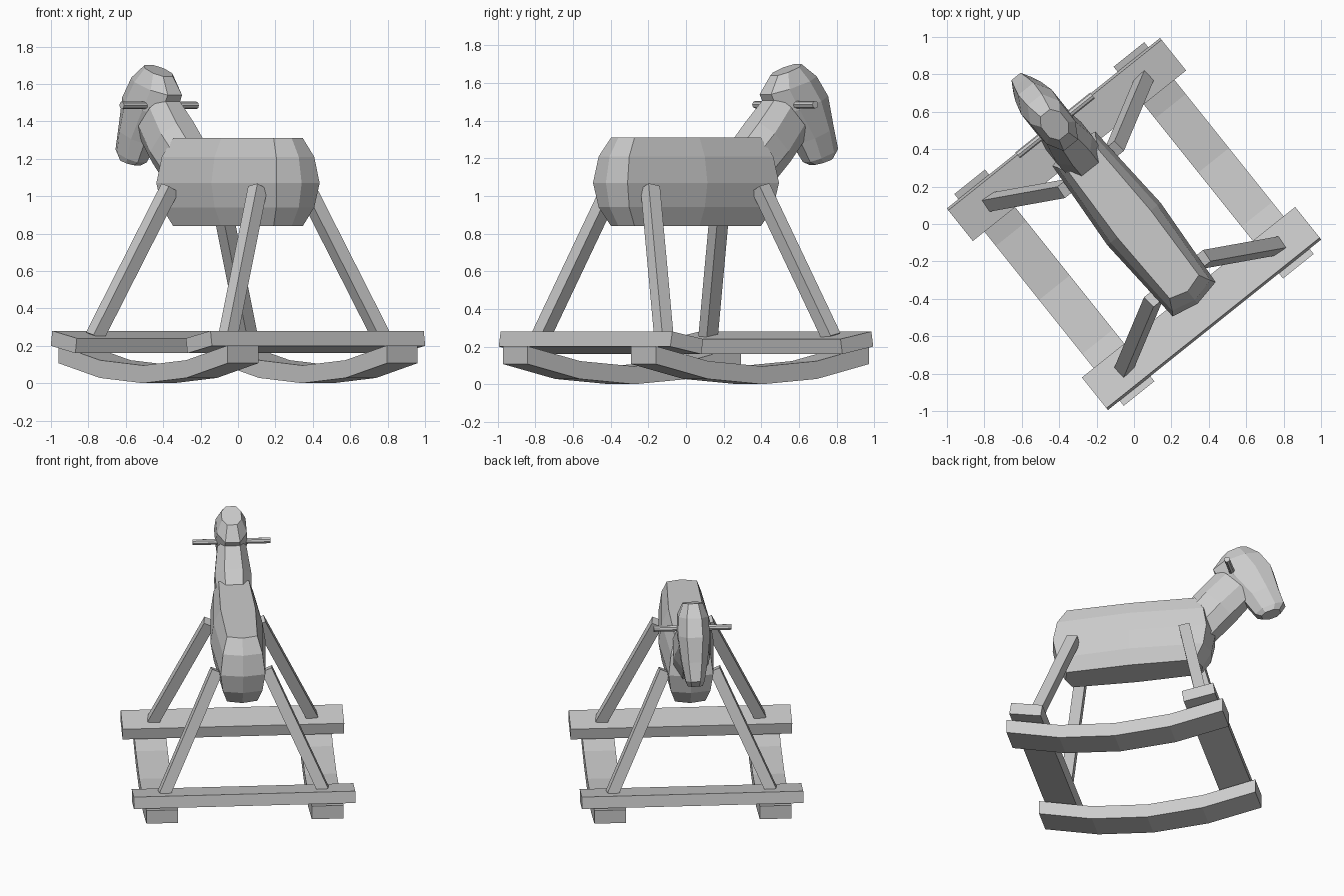
import bpy, bmesh, math
from mathutils import Matrix, Vector

if "Cube" in bpy.data.objects:
    bpy.data.objects.remove(bpy.data.objects["Cube"])

# Everything is laid out with the horse facing +y, then turned about z
TURN = Matrix.Rotation(math.radians(38.65), 4, 'Z')


def loft(name, rings):
    """Skin a list of equal-length point rings and cap both ends."""
    bm = bmesh.new()
    vs = [[bm.verts.new(TURN @ Vector(p)) for p in ring] for ring in rings]
    n = len(vs[0])
    for a, b in zip(vs, vs[1:]):
        for i in range(n):
            j = (i + 1) % n
            bm.faces.new((a[i], a[j], b[j], b[i]))
    bm.faces.new(vs[0])
    bm.faces.new(vs[-1])
    bmesh.ops.recalc_face_normals(bm, faces=bm.faces)
    me = bpy.data.meshes.new(name)
    bm.to_mesh(me)
    bm.free()
    ob = bpy.data.objects.new(name, me)
    bpy.context.collection.objects.link(ob)
    return ob


def side_loft(name, sections):
    """Octagonal rings, each given by a front (y, z), a back (y, z) and a half width."""
    shape = [(1, -.5), (1, .5), (.45, 1), (-.45, 1), (-1, .5), (-1, -.5), (-.45, -1), (.45, -1)]
    rings = []
    for f, b, w in sections:
        f, b = Vector(f), Vector(b)
        mid, half = (f + b) / 2, (f - b) / 2
        rings.append([(x * w, *(mid + half * t)) for t, x in shape])
    return loft(name, rings)


# Barrel body, stacked from plan outlines: z, end half width, middle half width, corner y, end y
levels = [(.84, .10, .115, .43, .46), (.94, .13, .16, .49, .52), (1.07, .147, .182, .515, .545),
          (1.21, .13, .16, .49, .52), (1.31, .10, .115, .43, .46)]
loft("body", [[(-a, -y, z), (0, -c, z), (a, -y, z), (m, 0, z),
               (a, y, z), (0, c, z), (-a, y, z), (-m, 0, z)] for z, a, m, y, c in levels])

# Neck
side_loft("neck", [((.50, 1.02), (.29, 1.22), .11),
                   ((.66, 1.18), (.45, 1.39), .12),
                   ((.79, 1.32), (.58, 1.53), .095)])

# Head from crown to muzzle
side_loft("head", [((.76, 1.70), (.60, 1.64), .065),
                   ((.85, 1.635), (.54, 1.54), .098),
                   ((.925, 1.53), (.60, 1.43), .105),
                   ((.97, 1.37), (.75, 1.28), .085),
                   ((1.01, 1.25), (.82, 1.18), .062),
                   ((.98, 1.20), (.86, 1.165), .05)])

# Handle through the head
ring = [(.675 + .02 * math.cos(k * math.pi / 4), 1.485 + .02 * math.sin(k * math.pi / 4)) for k in range(8)]
loft("handle", [[(x, y, z) for y, z in ring] for x in (-.256, .256)])

# Planks across the rockers, tilted to follow the curve
profile = [(.48, .16), (.69, .20), (.677, .28), (.467, .24)]
for end, s in (("front", 1), ("rear", -1)):
    loft(end + "_plank", [[(x, s * y, z) for y, z in profile] for x in (-.73, .73)])

# Curved rockers
curve = [(-.725, .107), (-.37, .028), (0, 0), (.37, .028), (.725, .107)]
for side, s in (("right", 1), ("left", -1)):
    loft(side + "_rocker", [[(s * .44, y, z), (s * .65, y, z), (s * .65, y, z + .095), (s * .44, y, z + .095)]
                            for y, z in curve])

# Splayed square legs
for end, sy in (("front", 1), ("rear", -1)):
    for side, sx in (("right", 1), ("left", -1)):
        foot = Vector((sx * .525, sy * .57, .25))
        top = Vector((sx * .165, sy * .375, 1.045))
        axis = (top - foot).normalized()
        u = axis.cross(Vector((0, 1, 0))).normalized() * .037
        v = axis.cross(u).normalized() * .037
        loft(f"{end}_{side}_leg", [[p - u - v, p + u - v, p + u + v, p - u + v] for p in (foot, top)])
